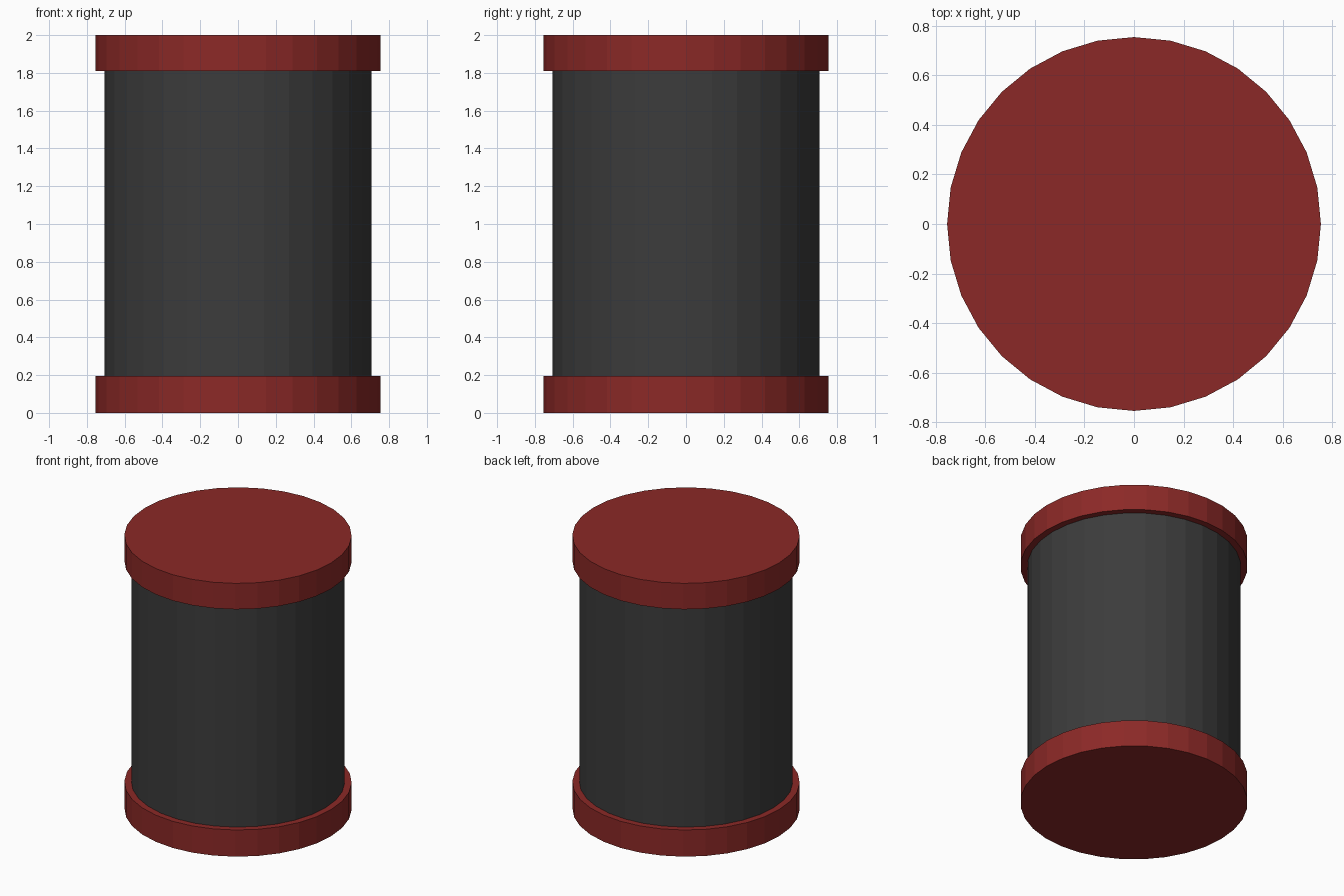
import bpy

if "Cube" in bpy.data.objects:
    bpy.data.objects.remove(bpy.data.objects["Cube"])

SIDES = 32


def material(name, color):
    mat = bpy.data.materials.new(name)
    mat.diffuse_color = (*color, 1.0)
    mat.use_nodes = True
    mat.node_tree.nodes["Principled BSDF"].inputs["Base Color"].default_value = mat.diffuse_color
    return mat


def drum(name, radius, z0, z1, mat):
    bpy.ops.mesh.primitive_cylinder_add(
        vertices=SIDES, radius=radius, depth=z1 - z0,
        location=(0, 0, (z0 + z1) / 2))
    obj = bpy.context.object
    obj.name = name
    obj.data.materials.append(mat)
    return obj


red = material("red", (0.26, 0.022, 0.02))
dark = material("dark_grey", (0.045, 0.045, 0.045))

# Dark canister body between two slightly wider red end caps
drum("body", 0.708, 0.195, 1.81, dark)
drum("bottom_cap", 0.754, 0.0, 0.195, red)
drum("top_cap", 0.754, 1.81, 2.0, red)
